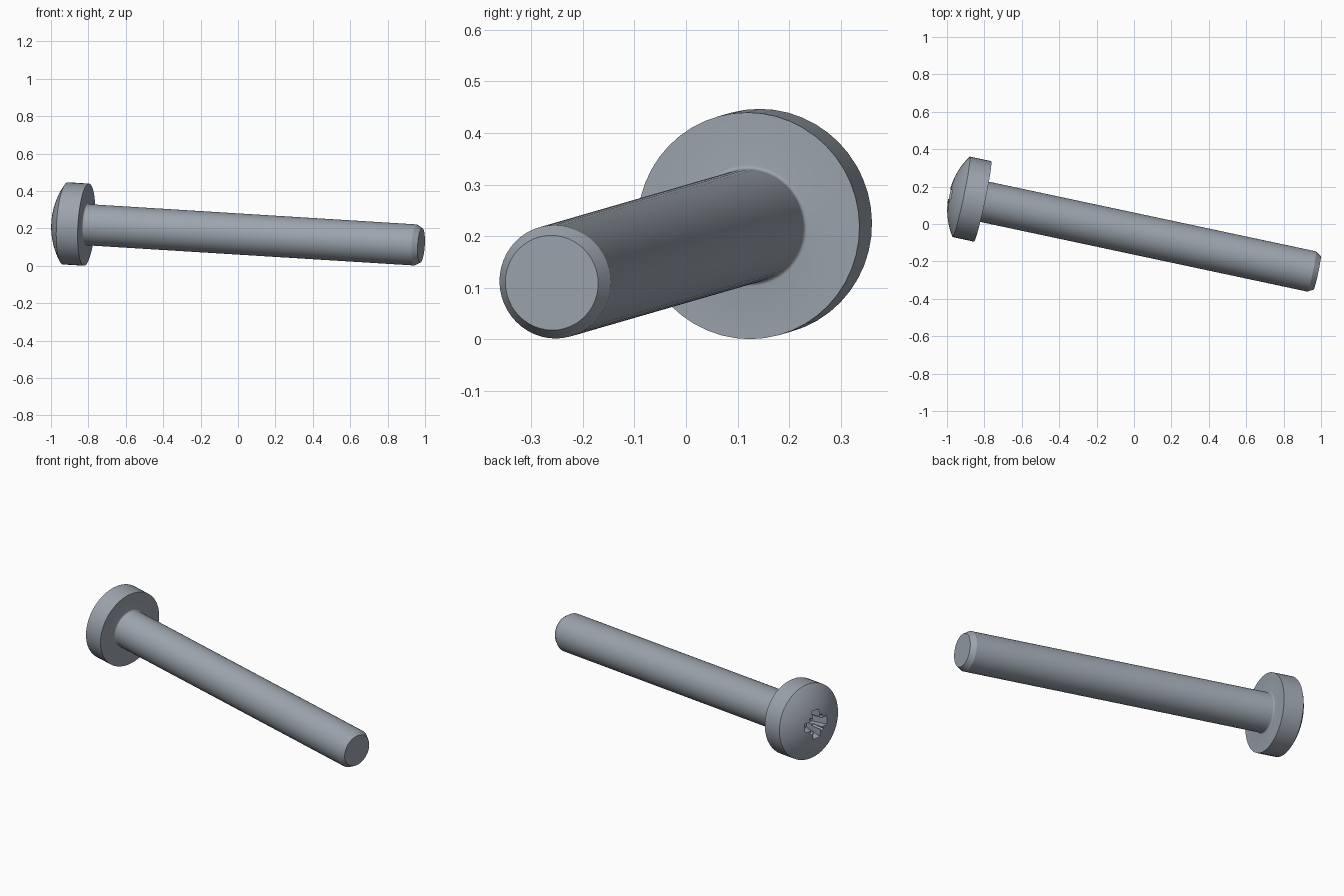
import bpy, bmesh, math
from mathutils import Matrix, Vector

cube = bpy.data.objects.get("Cube")
if cube:
    bpy.data.objects.remove(cube, do_unlink=True)

steel = bpy.data.materials.new("steel_grey")
steel.use_nodes = True
colour = (0.33, 0.37, 0.42, 1)
steel.diffuse_color = colour
steel.node_tree.nodes["Principled BSDF"].inputs["Base Color"].default_value = colour

# Main dimensions, measured along the screw from the underside of the head
HEAD_R, RIM, DOME = 0.22, 0.117, 0.067
SHAFT_R, LENGTH, CHAMFER, FILLET = 0.11, 1.833, 0.03, 0.008
TOP = -(RIM + DOME)
SEGMENTS = 48

# Local z runs from the head to the tip
axis = Vector((1, -0.213, -0.0617)).normalized()
side = axis.cross(Vector((0, 0, 1))).normalized()
up = side.cross(axis)
frame = Matrix((side, up, axis)).transposed()
if frame.determinant() < 0:
    frame.col[0] = -frame.col[0]
pose = Matrix.Translation((-0.81, 0.121, 0.22)) @ frame.to_4x4()


def finish(bm, name):
    bmesh.ops.recalc_face_normals(bm, faces=bm.faces)
    mesh = bpy.data.meshes.new(name)
    bm.to_mesh(mesh)
    bm.free()
    mesh.materials.append(steel)
    obj = bpy.data.objects.new(name, mesh)
    bpy.context.collection.objects.link(obj)
    obj.matrix_world = pose
    return obj


def revolve(name, profile):
    bm = bmesh.new()
    verts = [bm.verts.new((r, 0, t)) for r, t in profile]
    edges = [bm.edges.new(pair) for pair in zip(verts, verts[1:])]
    bmesh.ops.spin(bm, geom=verts + edges, cent=(0, 0, 0), axis=(0, 0, 1),
                   angle=math.tau, steps=SEGMENTS, use_duplicate=False)
    bmesh.ops.remove_doubles(bm, verts=bm.verts, dist=1e-5)
    return finish(bm, name)


def blade(name, half_len, half_wid, depth, turn, taper):
    """Tapered bar that cuts one slot of the recess."""
    bm = bmesh.new()
    bmesh.ops.create_cube(bm, size=2)
    for v in bm.verts:
        deep = v.co.z > 0
        v.co.x *= half_len * (taper if deep else 1)
        v.co.y *= half_wid * (0.8 if deep else 1)
        v.co.z = TOP + depth if deep else TOP - 0.03
    bmesh.ops.rotate(bm, verts=bm.verts, matrix=Matrix.Rotation(turn, 3, 'Z'))
    return finish(bm, name)


# Screw body: domed head, rim, fillet, shaft and chamfered tip
ball = (HEAD_R ** 2 + DOME ** 2) / (2 * DOME)
limit = math.asin(HEAD_R / ball)
profile = [(ball * math.sin(limit * i / 10),
            TOP + ball * (1 - math.cos(limit * i / 10))) for i in range(11)]
profile.append((HEAD_R, 0))
for i in range(5):
    a = math.pi / 2 * i / 4
    profile.append((SHAFT_R + FILLET * (1 - math.sin(a)), FILLET * (1 - math.cos(a))))
profile += [(SHAFT_R, LENGTH - CHAMFER), (SHAFT_R - 0.018, LENGTH), (0, LENGTH)]
screw = revolve("screw_body", profile)

bpy.ops.object.select_all(action='DESELECT')
bpy.context.view_layer.objects.active = screw
screw.select_set(True)
bpy.ops.object.shade_smooth_by_angle(angle=math.radians(25))

# Cross recess: two wide slots and two thin diagonal ones
cutters = []
for k in range(2):
    quarter = k * math.pi / 2
    cutters.append(blade("cross_cutter", 0.095, 0.028, 0.11, quarter, 0.55))
    cutters.append(blade("notch_cutter", 0.075, 0.008, 0.07, quarter + math.pi / 4, 0.6))
for cutter in cutters:
    cutter.hide_render = True
    cut = screw.modifiers.new("recess", 'BOOLEAN')
    cut.operation = 'DIFFERENCE'
    cut.solver = 'EXACT'
    cut.object = cutter
    bpy.ops.object.modifier_apply(modifier=cut.name)
for cutter in cutters:
    bpy.data.objects.remove(cutter, do_unlink=True)
